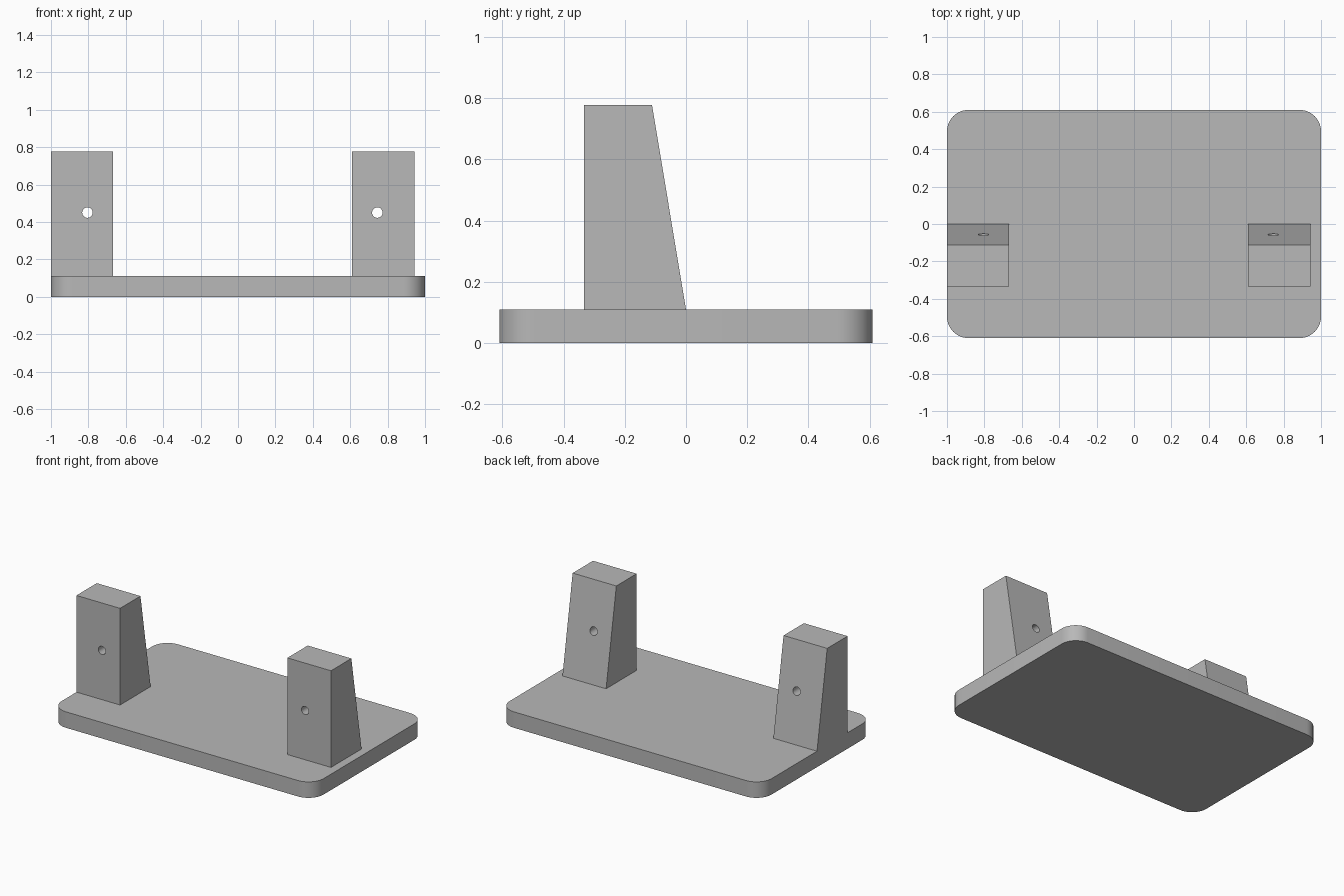
import bpy
import bmesh
from math import cos, sin, pi, radians

cube = bpy.data.objects.get("Cube")
if cube:
    bpy.data.objects.remove(cube, do_unlink=True)

grey = bpy.data.materials.new("plain grey")
grey.use_nodes = True
colour = (0.48, 0.48, 0.48, 1)
grey.diffuse_color = colour
grey.node_tree.nodes["Principled BSDF"].inputs["Base Color"].default_value = colour


def prism(name, outline, offset):
    """Extrude a closed outline of 3D points along an offset."""
    bm = bmesh.new()
    face = bm.faces.new([bm.verts.new(p) for p in outline])
    out = bmesh.ops.extrude_face_region(bm, geom=[face])
    verts = [v for v in out["geom"] if isinstance(v, bmesh.types.BMVert)]
    bmesh.ops.translate(bm, verts=verts, vec=offset)
    bmesh.ops.recalc_face_normals(bm, faces=bm.faces)
    mesh = bpy.data.meshes.new(name)
    bm.to_mesh(mesh)
    bm.free()
    mesh.materials.append(grey)
    obj = bpy.data.objects.new(name, mesh)
    bpy.context.collection.objects.link(obj)
    return obj


def smooth(obj):
    bpy.ops.object.select_all(action="DESELECT")
    obj.select_set(True)
    bpy.context.view_layer.objects.active = obj
    bpy.ops.object.shade_smooth_by_angle(angle=radians(30))


# Base plate with rounded corners
half_x, half_y, thick, radius, steps = 1.0, 0.61, 0.11, 0.115, 10
outline = []
for i, (sx, sy) in enumerate([(1, 1), (-1, 1), (-1, -1), (1, -1)]):
    for k in range(steps + 1):
        a = (i + k / steps) * pi / 2
        outline.append((sx * (half_x - radius) + radius * cos(a),
                        sy * (half_y - radius) + radius * sin(a), 0))
base = prism("base_plate", outline, (0, 0, thick))
smooth(base)

# Upright posts with a sloping back and a round hole from front to back
profile = [(-0.333, thick), (0, thick), (-0.111, 0.777), (-0.333, 0.777)]
width, hole_r, hole_z, sides = 0.333, 0.028, 0.45, 32
for name, x, hole_x in [("right_post", -1.0, -0.805), ("left_post", 0.61, 0.745)]:
    post = prism(name, [(x, y, z) for y, z in profile], (width, 0, 0))
    ring = [(hole_x + hole_r * cos(2 * pi * k / sides), -0.5,
             hole_z + hole_r * sin(2 * pi * k / sides)) for k in range(sides)]
    cutter = prism(name + "_hole_cutter", ring, (0, 0.7, 0))
    cutter.hide_render = True
    smooth(post)
    cut = post.modifiers.new("hole", "BOOLEAN")
    cut.operation, cut.solver, cut.object = "DIFFERENCE", "EXACT", cutter
    bpy.ops.object.modifier_move_to_index(modifier=cut.name, index=0)
    bpy.ops.object.modifier_apply(modifier=cut.name)
    bpy.data.objects.remove(cutter, do_unlink=True)
    smooth(post)
